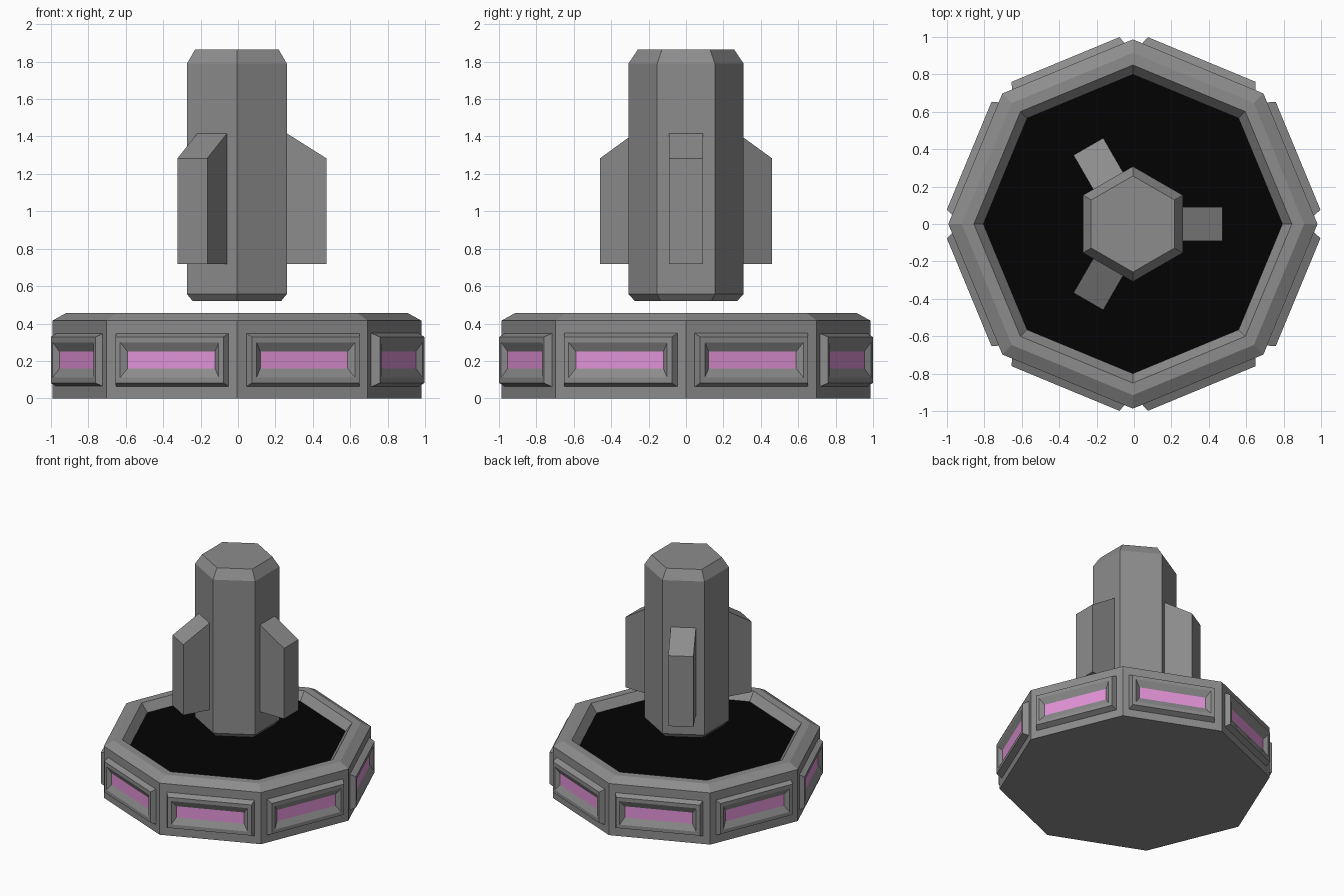
import bpy, bmesh
from math import cos, sin, pi, radians
from mathutils import Matrix

if "Cube" in bpy.data.objects:
    bpy.data.objects.remove(bpy.data.objects["Cube"])


def material(name, rgb):
    m = bpy.data.materials.new(name)
    m.use_nodes = True
    m.diffuse_color = (*rgb, 1)
    m.node_tree.nodes["Principled BSDF"].inputs["Base Color"].default_value = (*rgb, 1)
    return m


grey = material("stone grey", (0.264, 0.264, 0.264))
pink = material("glowing pink", (0.76, 0.29, 0.68))
black = material("black pool", (0.0008, 0.0008, 0.0008))


def finish(name, bm, mats, matrix):
    bmesh.ops.recalc_face_normals(bm, faces=bm.faces)
    mesh = bpy.data.meshes.new(name)
    bm.to_mesh(mesh)
    bm.free()
    for m in mats:
        mesh.materials.append(m)
    obj = bpy.data.objects.new(name, mesh)
    bpy.context.collection.objects.link(obj)
    obj.matrix_world = matrix
    return obj


def loft(name, loops, mats, matrix):
    """Skin a stack of matching loops; the last cap takes the last material."""
    bm = bmesh.new()
    rings = [[bm.verts.new(p) for p in loop] for loop in loops]
    for a, b in zip(rings, rings[1:]):
        for i in range(len(a)):
            j = (i + 1) % len(a)
            bm.faces.new((a[i], a[j], b[j], b[i]))
    bm.faces.new(rings[0])
    bm.faces.new(rings[-1]).material_index = len(mats) - 1
    return finish(name, bm, mats, matrix)


def polygon(sides, radius, z, phase=0):
    return [(radius * cos(phase + 2 * pi * i / sides),
             radius * sin(phase + 2 * pi * i / sides), z) for i in range(sides)]


def around(angle, x):
    return Matrix.Translation((x, 0, 0)) @ Matrix.Rotation(radians(angle), 4, "Z")


# Octagonal base with chamfered rim and sunken black floor
rim = [(0.987, 0), (0.987, 0.415), (0.915, 0.455), (0.85, 0.455), (0.8, 0.39)]
loft("base", [polygon(8, r, z) for r, z in rim], [grey, black], around(0, -0.006))

# Floating hexagonal column, chamfered at both ends
column = [(0.274, 0.521), (0.308, 0.557), (0.308, 1.79), (0.257, 1.866)]
loft("column", [polygon(6, r, z, pi / 6) for r, z in column], [grey], around(0, -0.006))

# Three fins with sloping tops
fin = [(0.2, 0.717), (0.478, 0.717), (0.478, 1.283), (0.267, 1.416), (0.2, 1.416)]
for n in range(3):
    sides = [[(x, y, z) for x, z in fin] for y in (-0.092, 0.092)]
    loft(f"fin_{n + 1}", sides, [grey], around(120 * n, -0.005))

# Raised window frames: distance out, half width, half height
steps = [(0.88, 0.327, 0.143), (0.91, 0.327, 0.143), (0.952, 0.312, 0.123),
         (0.952, 0.285, 0.094), (0.927, 0.253, 0.045)]
mid = 0.205
for n in range(8):
    loops = [[(d, -w, mid - h), (d, w, mid - h), (d, w, mid + h), (d, -w, mid + h)]
             for d, w, h in steps]
    loft(f"window_frame_{n + 1}", loops, [grey, pink], around(22.5 + 45 * n, -0.002))
